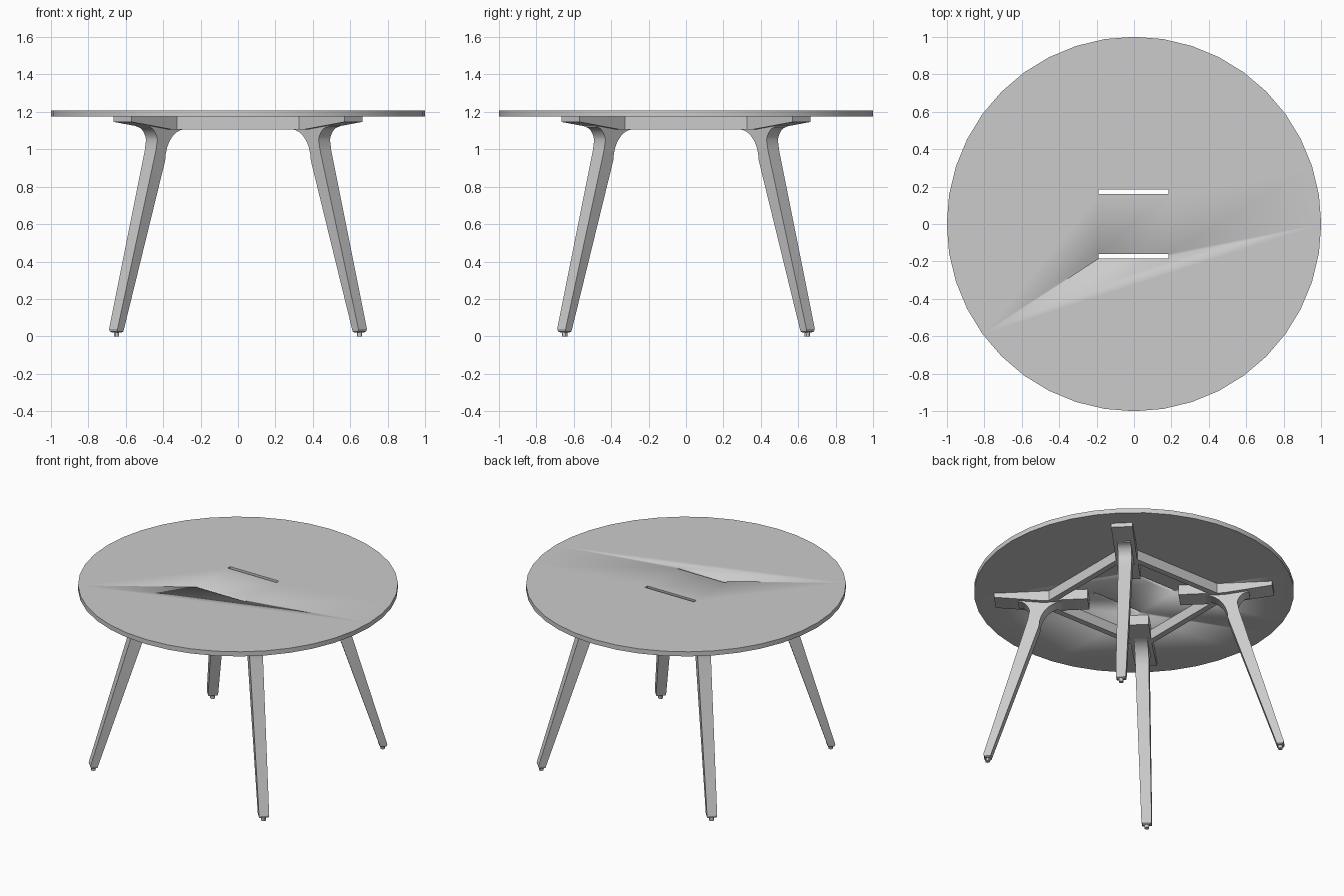
import bpy, bmesh
from math import pi, cos, sin
from mathutils import Matrix, Vector

cube = bpy.data.objects.get("Cube")
if cube:
    bpy.data.objects.remove(cube, do_unlink=True)

grey = bpy.data.materials.new("light_grey")
grey.use_nodes = True
colour = (0.6, 0.6, 0.6, 1)
grey.diffuse_color = colour
grey.node_tree.nodes["Principled BSDF"].inputs["Base Color"].default_value = colour

TOP, UNDER, RAIL_Z = 1.206, 1.174, 1.106


def finish(name, bm, turn=0.0):
    """Turn a bmesh about z and store it as a shaded object."""
    bmesh.ops.rotate(bm, verts=bm.verts, matrix=Matrix.Rotation(turn, 3, 'Z'))
    bmesh.ops.recalc_face_normals(bm, faces=bm.faces)
    mesh = bpy.data.meshes.new(name)
    bm.to_mesh(mesh)
    bm.free()
    mesh.materials.append(grey)
    obj = bpy.data.objects.new(name, mesh)
    bpy.context.collection.objects.link(obj)
    bpy.ops.object.select_all(action='DESELECT')
    obj.select_set(True)
    bpy.context.view_layer.objects.active = obj
    bpy.ops.object.shade_smooth_by_angle(angle=pi / 6)
    return obj


def box(low, high):
    bm = bmesh.new()
    low, high = Vector(low), Vector(high)
    bmesh.ops.create_cube(bm, size=1)
    bmesh.ops.scale(bm, verts=bm.verts, vec=high - low)
    bmesh.ops.translate(bm, verts=bm.verts, vec=(low + high) / 2)
    return bm


def cylinder(radius, z0, z1, sides, x=0.0):
    bm = bmesh.new()
    bmesh.ops.create_cone(bm, cap_ends=True, segments=sides, radius1=radius, radius2=radius,
                          depth=z1 - z0, matrix=Matrix.Translation((x, 0, (z0 + z1) / 2)))
    return bm


def loft(sections):
    """Skin rectangles given as (inner, inner z, outer, outer z, half width)."""
    bm = bmesh.new()
    rings = [[bm.verts.new(p) for p in ((a, -h, za), (b, -h, zb), (b, h, zb), (a, h, za))]
             for a, za, b, zb, h in sections]
    for r0, r1 in zip(rings, rings[1:]):
        for i in range(4):
            j = (i + 1) % 4
            bm.faces.new((r0[i], r0[j], r1[j], r1[i]))
    bm.faces.new(rings[0])
    bm.faces.new(rings[-1])
    return bm


# Round top with two cable slots
table_top = finish("table_top", cylinder(1, UNDER, TOP, 40))
for y in (-0.172, 0.172):
    cutter = finish("slot_cutter", box((-0.19, y - 0.013, 1), (0.183, y + 0.013, 1.4)))
    cutter.hide_render = True
    bpy.context.view_layer.objects.active = table_top
    cut = table_top.modifiers.new("slot", 'BOOLEAN')
    cut.operation = 'DIFFERENCE'
    cut.solver = 'EXACT'
    cut.object = cutter
    bpy.ops.object.modifier_apply(modifier=cut.name)
    bpy.data.objects.remove(cutter, do_unlink=True)

# Leg sections: rounded foot, straight taper, then flare into the arm
leg_sections = [(0.905, 0.02, 0.927, 0.02, 0.022),
                (0.896, 0.026, 0.938, 0.026, 0.029),
                (0.893, 0.04, 0.942, 0.04, 0.032),
                (0.592, 0.94, 0.663, 0.99, 0.042)]
for i in range(1, 8):
    t = i / 7 * pi / 2
    leg_sections.append((0.592 - 0.15 * (1 - cos(t)), 0.94 + 0.167 * sin(t),
                         0.65 + 0.075 * (1 - cos(t)), 1.03 + 0.09 * sin(t), 0.043))
leg_sections.append((0.442, 1.13, 0.725, 1.135, 0.043))

names = ("back_left", "back_right", "front_right", "front_left")
sides = ("left", "back", "right", "front")
for k in range(4):
    diagonal = pi / 4 + k * pi / 2
    finish(names[k] + "_leg", loft(leg_sections), diagonal)
    finish(names[k] + "_foot_glide", cylinder(0.015, 0, 0.03, 12, 0.918), diagonal)

    # Bracket arm, thinning towards its outer end
    arm = loft([(r, z, r, UNDER, 0.067)
                for r, z in ((0.285, RAIL_Z), (0.57, RAIL_Z), (0.873, 1.146))])
    finish(names[k] + "_arm", arm, diagonal)

    # Rail between neighbouring arms
    rail = box((0.38, -0.34, RAIL_Z), (0.42, 0.34, UNDER))
    finish(sides[k] + "_rail", rail, k * pi / 2)
